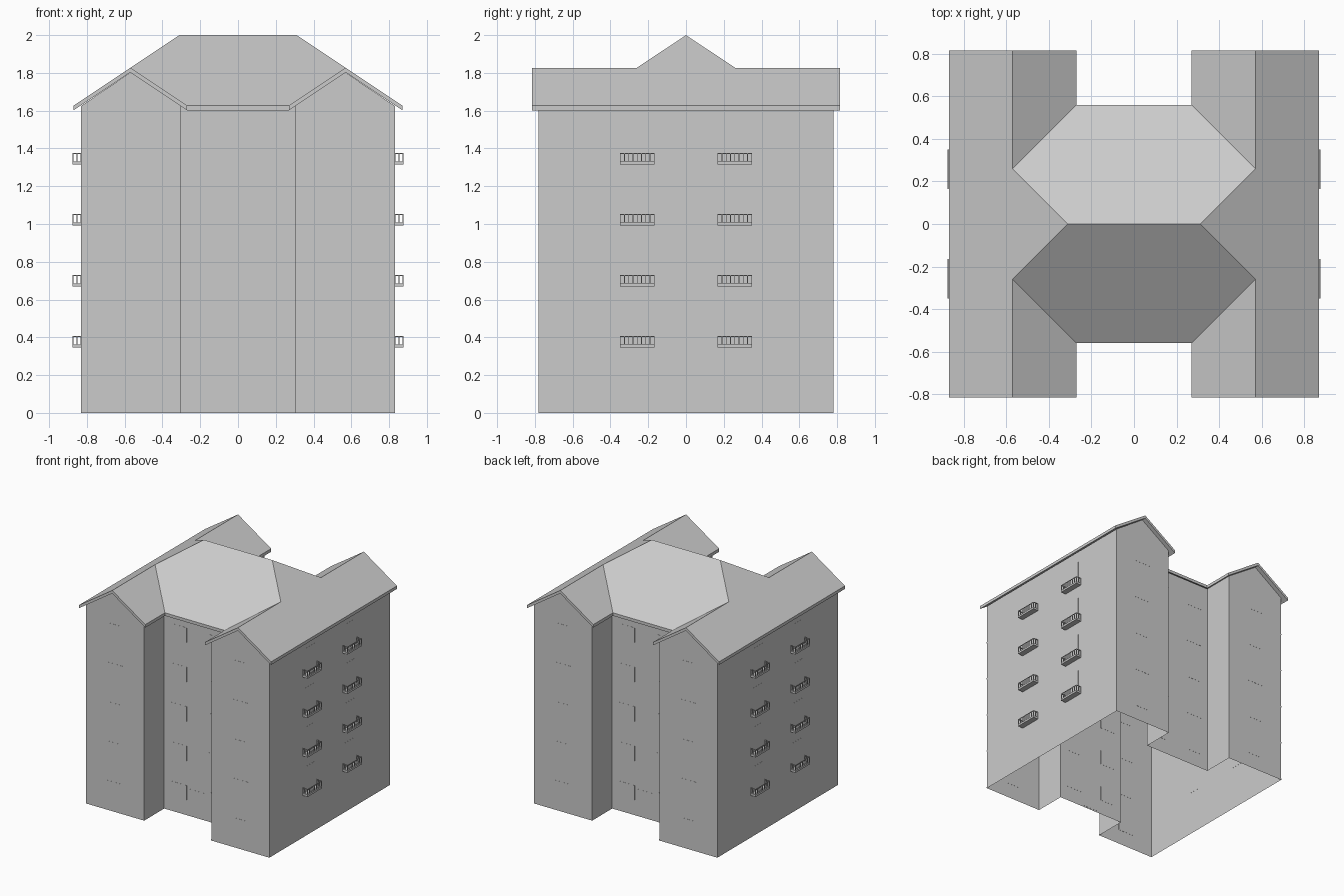
import bpy, bmesh
from mathutils import Matrix, Vector

if "Cube" in bpy.data.objects:
    bpy.data.objects.remove(bpy.data.objects["Cube"])

WX, IX, WY, CY = 0.83, 0.305, 0.78, 0.52   # wing outer/inner x, wing y, centre y
RX, RIDGE, EAVE, TOP = 0.57, 1.827, 1.627, 2.0
T = 0.025                                  # roof thickness
FLOORS = [0.345 + 0.323 * i for i in range(4)]


def finish(name, bm):
    bmesh.ops.remove_doubles(bm, verts=bm.verts, dist=1e-5)
    bmesh.ops.recalc_face_normals(bm, faces=bm.faces)
    me = bpy.data.meshes.new(name)
    bm.to_mesh(me)
    bm.free()
    ob = bpy.data.objects.new(name, me)
    bpy.context.collection.objects.link(ob)
    return ob


def face(bm, pts):
    return bm.faces.new([bm.verts.new(p) for p in pts])


def box(bm, x0, x1, y0, y1, z0, z1):
    c = Vector(((x0 + x1) / 2, (y0 + y1) / 2, (z0 + z1) / 2))
    s = Matrix.Diagonal((abs(x1 - x0), abs(y1 - y0), abs(z1 - z0), 1))
    bmesh.ops.create_cube(bm, size=1, matrix=Matrix.Translation(c) @ s)


def plan(o=0.0):
    """H-shaped floor plan, grown outward by o."""
    q = [(WX + o, WY + o), (IX - o, WY + o), (IX - o, CY + o)]
    left = [(-x, y) for x, y in reversed(q)]
    half = q + left
    return half + [(-x, -y) for x, y in half]


def ring(bm, o, z0, z1):
    p = plan(o)
    for a, b in zip(p, p[1:] + p[:1]):
        face(bm, [(*a, z0), (*b, z0), (*b, z1), (*a, z1)])


# hollow outer walls with gables on the wing ends
bm = bmesh.new()
ring(bm, 0, 0, EAVE - 0.002)
for sx in (1, -1):
    for sy in (1, -1):
        face(bm, [(sx * WX, sy * WY, EAVE - 0.002), (sx * IX, sy * WY, EAVE - 0.002),
                  (sx * RX, sy * WY, RIDGE - T)])
finish("walls", bm)

# thin storey bands and base line
bm = bmesh.new()
for z in [0.005] + [f - 0.015 for f in FLOORS]:
    ring(bm, 0.002, z - 0.005, z + 0.005)
finish("storey_bands", bm)

# crossed gable roof, thickened straight down
bm = bmesh.new()
vy, ey, ry = 0.56, 0.815, 0.26
front = [(0.31, 0, TOP), (RX, ry, RIDGE), (0.27, vy, EAVE)]
for s in (1, -1):
    hexa = front + [(-x, y, z) for x, y, z in reversed(front)]
    face(bm, [(x, s * y, z) for x, y, z in hexa])
    outer = [(0.87, -ey, EAVE), (0.87, ey, EAVE), (RX, ey, RIDGE), (RX, ry, RIDGE),
             (0.31, 0, TOP), (RX, -ry, RIDGE), (RX, -ey, RIDGE)]
    face(bm, [(s * x, y, z) for x, y, z in outer])
    for t in (1, -1):
        inner = [(RX, ry, RIDGE), (RX, ey, RIDGE), (0.27, ey, EAVE), (0.27, vy, EAVE)]
        face(bm, [(s * x, t * y, z) for x, y, z in inner])
bmesh.ops.remove_doubles(bm, verts=bm.verts, dist=1e-5)
ext = bmesh.ops.extrude_face_region(bm, geom=bm.faces[:], use_keep_orig=True)
bmesh.ops.translate(bm, vec=(0, 0, -T),
                    verts=[g for g in ext["geom"] if isinstance(g, bmesh.types.BMVert)])
finish("roof", bm)

# balconies: slab, top rail and bars
bm = bmesh.new()
X1, HW, H, R = 0.877, 0.0925, 0.062, 0.005
for s in (1, -1):
    for yc in (0.258, -0.258):
        y0, y1 = yc - HW, yc + HW
        for z in FLOORS:
            zt = z + H
            box(bm, s * WX, s * X1, y0, y1, z, z + 0.016)
            box(bm, s * (X1 - R), s * X1, y0, y1, zt - R, zt)
            for k in range(9):
                yb = y0 + k * (2 * HW - R) / 8
                box(bm, s * (X1 - R), s * X1, yb, yb + R, z + 0.016, zt - R)
            for ya in (y0, y1 - R):
                box(bm, s * WX, s * (X1 - R), ya, ya + R, zt - R, zt)
                for xb in (WX, 0.85):
                    box(bm, s * xb, s * (xb + R), ya, ya + R, z + 0.016, zt - R)
finish("balconies", bm)

# nearly flush windows on the front and back
D = 0.001
bm = bmesh.new()
for s in (1, -1):
    for z in [0.022] + FLOORS:
        for xc, y in ((-0.57, WY), (0.57, WY), (-0.17, CY), (0.17, CY)):
            box(bm, xc - 0.07, xc + 0.07, s * (y - D), s * (y + D), z + 0.1, z + 0.22)
finish("windows", bm)

# nearly flush balcony doors and entrance doors
bm = bmesh.new()
for s in (1, -1):
    for yc in (0.258, -0.258):
        for z in FLOORS:
            for y0, y1 in ((yc - 0.06, yc), (yc, yc + 0.06)):
                box(bm, s * (WX - D), s * (WX + D), y0, y1, z + 0.016, z + 0.22)
    box(bm, -0.07, 0.07, s * (CY - D), s * (CY + D), 0.01, 0.22)
finish("doors", bm)
